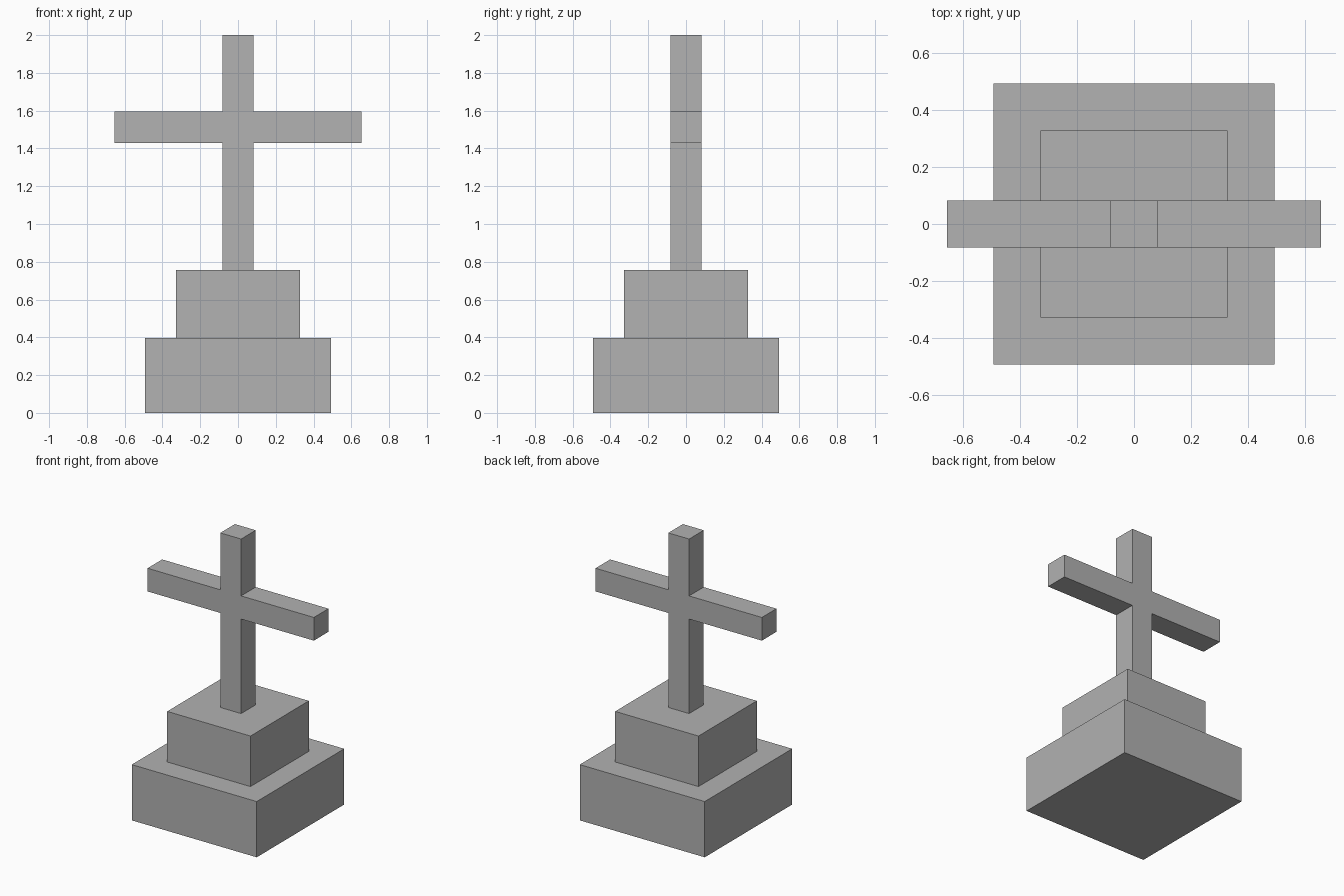
import bpy
import bmesh

default = bpy.data.objects.get("Cube")
if default:
    bpy.data.objects.remove(default, do_unlink=True)

# Plain grey stone
GREY = (0.445, 0.445, 0.445, 1.0)
stone = bpy.data.materials.new("grey_stone")
stone.use_nodes = True
stone.diffuse_color = GREY
stone.node_tree.nodes["Principled BSDF"].inputs["Base Color"].default_value = GREY


def extrude_profile(name, profile, depth):
    """Extrude a front (x, z) outline evenly about y = 0."""
    bm = bmesh.new()
    face = bm.faces.new([bm.verts.new((x, -depth / 2, z)) for x, z in profile])
    result = bmesh.ops.extrude_face_region(bm, geom=[face])
    moved = [v for v in result["geom"] if isinstance(v, bmesh.types.BMVert)]
    bmesh.ops.translate(bm, verts=moved, vec=(0, depth, 0))
    bmesh.ops.recalc_face_normals(bm, faces=bm.faces)
    mesh = bpy.data.meshes.new(name)
    bm.to_mesh(mesh)
    bm.free()
    mesh.materials.append(stone)
    obj = bpy.data.objects.new(name, mesh)
    bpy.context.collection.objects.link(obj)
    return obj


def block(name, half, bottom, top):
    """Square block between two heights."""
    outline = [(-half, bottom), (half, bottom), (half, top), (-half, top)]
    return extrude_profile(name, outline, 2 * half)


# Stepped plinth
unit = 0.082
base_top, step_top = 0.397, 0.757
block("lower_step", 6 * unit, 0, base_top)
block("upper_step", 4 * unit, base_top, step_top)

# Cross: right half of the outline, mirrored to the left
arm_low, arm_high, arm_reach = 1.43, 1.595, 0.655
right_half = [(unit, step_top), (unit, arm_low), (arm_reach, arm_low),
              (arm_reach, arm_high), (unit, arm_high), (unit, 2.0)]
left_half = [(-x, z) for x, z in reversed(right_half)]
extrude_profile("cross", right_half + left_half, 2 * unit)
